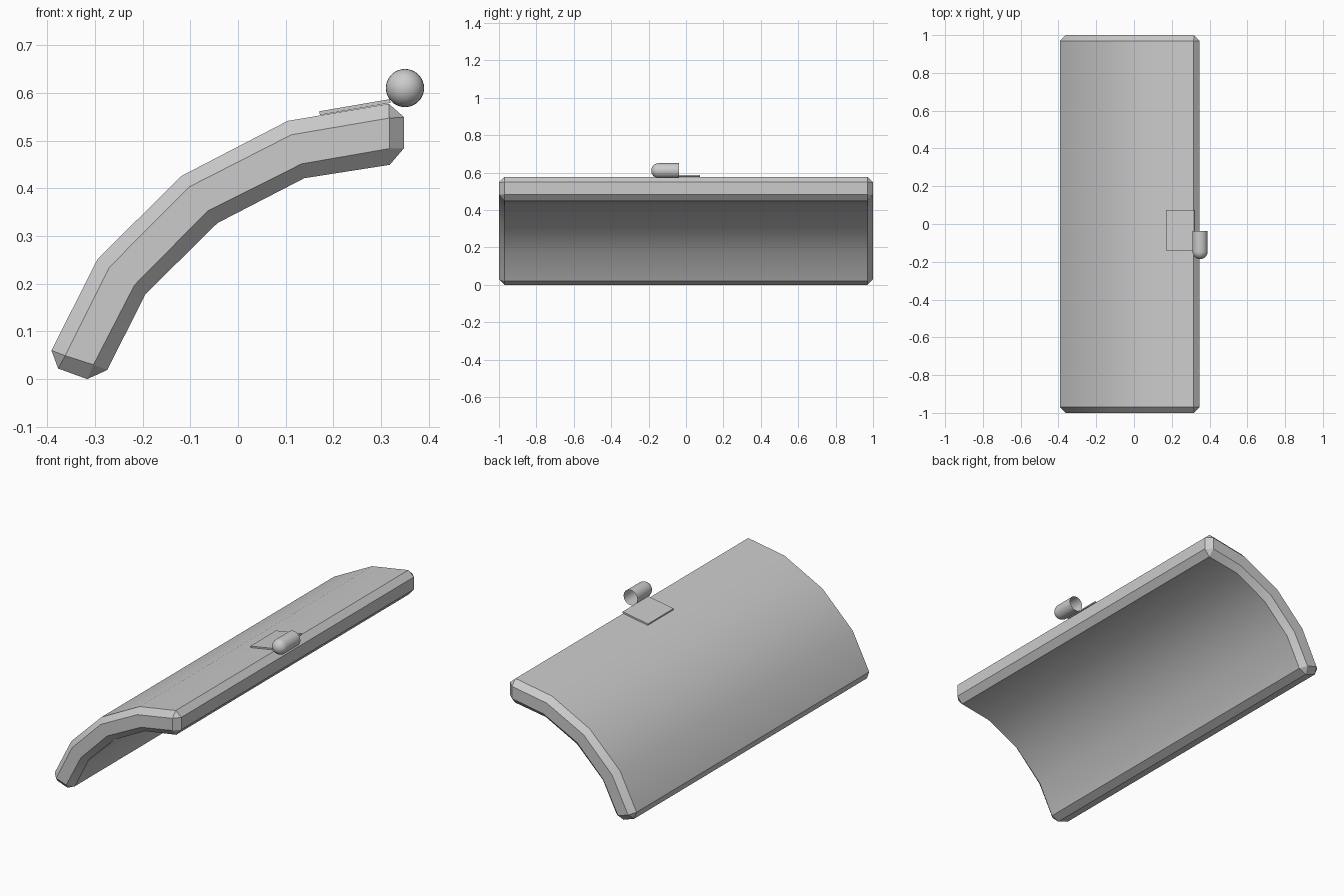
import bpy, bmesh, math
from mathutils import Matrix

if "Cube" in bpy.data.objects:
    bpy.data.objects.remove(bpy.data.objects["Cube"])


def finish(name, bm, smooth=True):
    bmesh.ops.recalc_face_normals(bm, faces=bm.faces)
    mesh = bpy.data.meshes.new(name)
    bm.to_mesh(mesh)
    bm.free()
    obj = bpy.data.objects.new(name, mesh)
    bpy.context.collection.objects.link(obj)
    if smooth:
        bpy.ops.object.select_all(action='DESELECT')
        obj.select_set(True)
        bpy.context.view_layer.objects.active = obj
        bpy.ops.object.shade_smooth_by_angle(angle=math.radians(30))
    return obj


# Curved panel: full outline at y = +-0.97, inset outline at the end faces
outline = [(-.391, .06), (-.294, .252), (-.118, .426), (.104, .541), (.316, .577),
           (.348, .549), (.348, .484),
           (.318, .449), (.139, .421), (-.043, .327), (-.194, .178), (-.274, .019),
           (-.316, 0), (-.377, .022)]
inset = [(-.362, .049), (-.269, .235), (-.102, .403), (.112, .512), (.317, .547),
         (.317, .483), (.133, .451), (-.064, .352), (-.217, .197), (-.303, .03)]
match = [0, 1, 2, 3, 4, 4, 5, 5, 6, 7, 8, 9, 9, 0]   # outline point -> inset point

bm = bmesh.new()
rims = []
for side in (-1, 1):
    rim = [bm.verts.new((x, side * .97, z)) for x, z in outline]
    cap = [bm.verts.new((x, side, z)) for x, z in inset]
    bm.faces.new(cap)
    for i in range(14):
        j = (i + 1) % 14
        a, b = cap[match[i]], cap[match[j]]
        bm.faces.new([rim[i], rim[j], b] + ([a] if a is not b else []))
    rims.append(rim)
for i in range(14):
    j = (i + 1) % 14
    bm.faces.new([rims[0][i], rims[0][j], rims[1][j], rims[1][i]])
finish("curved_panel", bm)

# Thin sloping mount plate on the upper edge
bm = bmesh.new()
angle = math.atan2(.025, .145)
bmesh.ops.create_cube(bm, size=1, matrix=Matrix.Translation((.245, -.033, .570))
                      @ Matrix.Rotation(-angle, 4, 'Y')
                      @ Matrix.Diagonal((.15, .214, .008, 1)))
finish("mount_plate", bm, smooth=False)

# Round-nosed open tube: lathe a quarter arc plus a straight wall around y
r, segs, arc = .04, 32, 8
profile = [(r * math.sin(k * math.pi / 2 / arc), -.146 - r * math.cos(k * math.pi / 2 / arc))
           for k in range(arc + 1)] + [(r, -.037)]
bm = bmesh.new()
verts = [bm.verts.new((.35 + d, y, .61)) for d, y in profile]
edges = [bm.edges.new(pair) for pair in zip(verts, verts[1:])]
bmesh.ops.spin(bm, geom=verts + edges, cent=(.35, 0, .61), axis=(0, 1, 0),
               angle=math.tau, steps=segs)
bmesh.ops.remove_doubles(bm, verts=bm.verts, dist=.0005)
finish("lamp_tube", bm)
